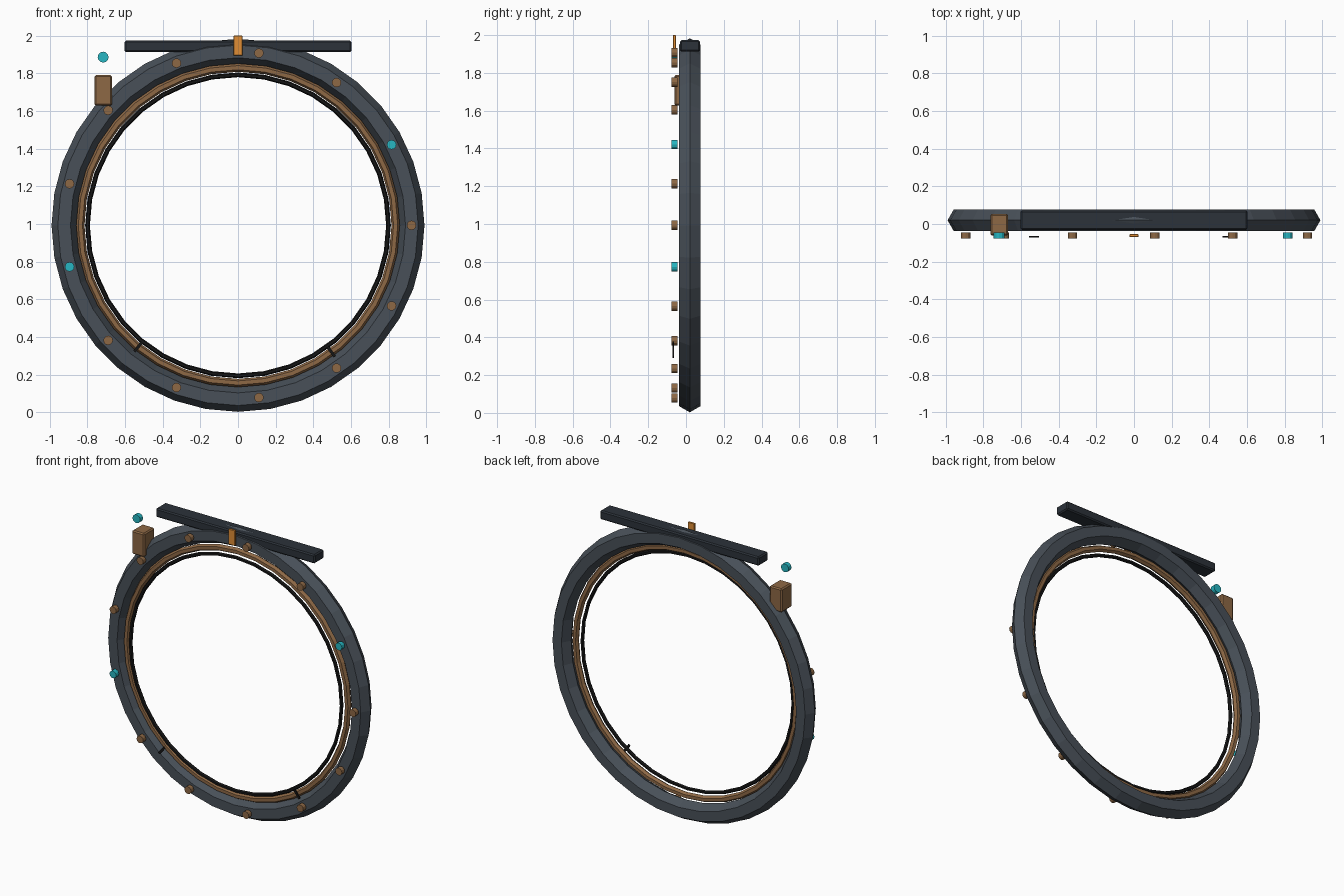
import bpy, math
from math import cos, sin, pi

if "Cube" in bpy.data.objects:
    bpy.data.objects.remove(bpy.data.objects["Cube"])

CZ = 0.993   # height of the ring centre


def material(name, rgb):
    m = bpy.data.materials.new(name)
    m.diffuse_color = (*rgb, 1)
    m.use_nodes = True
    m.node_tree.nodes["Principled BSDF"].inputs["Base Color"].default_value = m.diffuse_color
    return m


STEEL = material("dark_steel", (0.065, 0.08, 0.098))
NAVY = material("navy_metal", (0.025, 0.032, 0.042))
BLACK = material("black", (0.008, 0.008, 0.008))
BRONZE = material("bronze", (0.27, 0.14, 0.06))
TEAL = material("teal_glow", (0.02, 0.47, 0.54))
ORANGE = material("orange", (0.75, 0.27, 0.035))


def finish(name, mat):
    ob = bpy.context.object
    ob.name = name
    ob.data.materials.append(mat)
    return ob


def ring(name, major, minor, y, mat, sides=6):
    bpy.ops.mesh.primitive_torus_add(
        major_radius=major, minor_radius=minor, major_segments=36,
        minor_segments=sides, location=(0, y, CZ), rotation=(pi / 2, 0, 0))
    return finish(name, mat)


def box(name, lo, hi, mat, bevel=0.0, turn=0.0):
    bpy.ops.mesh.primitive_cube_add(
        size=1, location=[(a + b) / 2 for a, b in zip(lo, hi)], rotation=(0, turn, 0))
    ob = finish(name, mat)
    for v in ob.data.vertices:
        v.co = [c * (b - a) for c, a, b in zip(v.co, lo, hi)]
    if bevel:
        mod = ob.modifiers.new("bevel", 'BEVEL')
        mod.width = bevel
        mod.segments = 1
    return ob


def stud(name, x, z, radius, mat):
    bpy.ops.mesh.primitive_cylinder_add(
        vertices=12, radius=radius, depth=0.031,
        location=(x, -0.0615, z), rotation=(pi / 2, 0, 0))
    return finish(name, mat)


# Concentric rings: hexagonal frame, bronze liner, thin black seal
ring("outer_frame", 0.923, 0.067, 0.02, STEEL)
ring("inner_liner", 0.837, 0.022, -0.003, BRONZE)
ring("inner_seal", 0.799, 0.0125, -0.02, BLACK)

# Studs around the front face, two of them lit
for k in range(13):
    a = 2 * pi * k / 13
    lit = k in (1, 7)
    stud(f"{'light' if lit else 'stud'}_{k}", 0.921 * cos(a), CZ + 0.921 * sin(a),
         0.025, TEAL if lit else BRONZE)

# Top rail and index pointer
box("top_rail", (-0.602, -0.032, 1.912), (0.602, 0.073, 1.973), NAVY, 0.008)
box("top_pointer", (-0.024, -0.069, 1.895), (0.024, -0.054, 2.0), ORANGE, 0.002)

# Side control box with status light
box("control_box", (-0.762, -0.062, 1.628), (-0.668, 0.054, 1.79), BRONZE, 0.008)
stud("status_light", -0.716, 1.886, 0.029, TEAL)

# Radial tick marks near the bottom
for name, deg in (("left_tick", 230.6), ("right_tick", -53.6)):
    a = math.radians(deg)
    x, z = 0.835 * cos(a), CZ + 0.835 * sin(a)
    box(name, (x - 0.032, -0.072, z - 0.008), (x + 0.032, -0.064, z + 0.008),
        BLACK, turn=-a)
